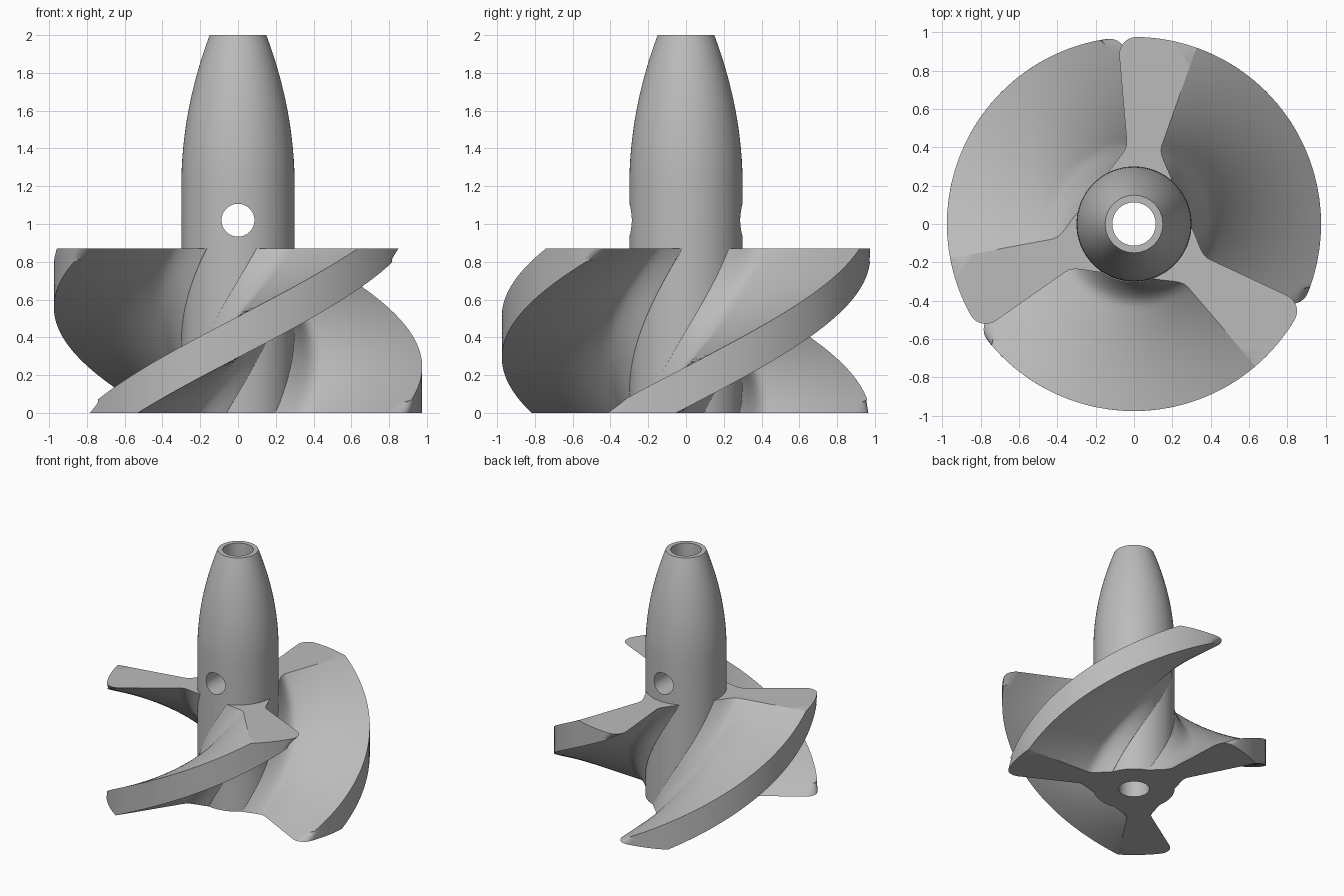
import bpy, bmesh, math

if "Cube" in bpy.data.objects:
    bpy.data.objects.remove(bpy.data.objects["Cube"])

TIP_R, HUB_R, BORE_R = 0.975, 0.30, 0.113
BLADE_H, TOTAL_H = 0.87, 2.0
LEAD, TRAIL, SWEEP = 95, 70.5, 98   # blade edge angles at the top, twist in degrees
CORNER = 0.1                        # rounding of the acute blade tips

metal = bpy.data.materials.new("grey metal")
metal.use_nodes = True
color = (0.5, 0.5, 0.5, 1)
metal.diffuse_color = color
metal.node_tree.nodes["Principled BSDF"].inputs["Base Color"].default_value = color


def make_object(name, bm):
    bmesh.ops.recalc_face_normals(bm, faces=bm.faces)
    mesh = bpy.data.meshes.new(name)
    bm.to_mesh(mesh)
    bm.free()
    mesh.materials.append(metal)
    obj = bpy.data.objects.new(name, mesh)
    bpy.context.collection.objects.link(obj)
    return obj


def activate(obj):
    bpy.ops.object.select_all(action="DESELECT")
    obj.select_set(True)
    bpy.context.view_layer.objects.active = obj


def smooth(obj):
    activate(obj)
    bpy.ops.object.shade_smooth_by_angle(angle=math.radians(30))


def loft(bm, loops, closed):
    rings = [[bm.verts.new(p) for p in loop] for loop in loops]
    n = len(rings[0])
    pairs = list(zip(rings, rings[1:]))
    if closed:
        pairs.append((rings[-1], rings[0]))
    for a, b in pairs:
        for i in range(n):
            j = (i + 1) % n
            bm.faces.new((a[i], a[j], b[j], b[i]))
    return rings


def polar(r, degrees, z):
    a = math.radians(degrees)
    return (r * math.cos(a), r * math.sin(a), z)


# Hub: ogive sleeve with a bore all the way through
def build_hub():
    profile = [(BORE_R, 0), (HUB_R, 0), (HUB_R, BLADE_H)]
    steps = 16
    for i in range(steps + 1):
        t = i / steps
        profile.append((HUB_R - 0.15 * t ** 2, 1.2 + (TOTAL_H - 1.2) * t))
    profile.append((BORE_R, TOTAL_H))
    bm = bmesh.new()
    loft(bm, [[polar(r, k * 3.75, z) for k in range(96)] for r, z in profile], True)
    return make_object("hub", bm)


# Cross pin hole through the hub, front to back
def drill_pin_hole(hub):
    bpy.ops.mesh.primitive_cylinder_add(vertices=48, radius=0.087, depth=1,
                                        location=(0, 0, 1.02),
                                        rotation=(math.pi / 2, 0, 0))
    cutter = bpy.context.object
    cutter.name = "pin_hole_cutter"
    cutter.hide_render = True
    cutter.data.materials.append(metal)
    cut = hub.modifiers.new("pin_hole", "BOOLEAN")
    cut.operation, cut.solver, cut.object = "DIFFERENCE", "EXACT", cutter
    activate(hub)
    bpy.ops.object.modifier_apply(modifier=cut.name)
    bpy.data.objects.remove(cutter)


def fillet(r):
    """Extra blade angle where the root flares into the hub."""
    return 22 * max(0, (0.43 - max(r, HUB_R)) / 0.13) ** 2


def blade_section(z, offset):
    turn = offset - SWEEP * (1 - z / BLADE_H)
    lead_round = CORNER * max(0, 1 - (BLADE_H - z) / 0.07) ** 0.5
    trail_round = CORNER * max(0, 1 - z / 0.07) ** 0.5
    side, rim = 24, 28
    loop = []
    # trailing side, root to tip
    for i in range(side):
        r = 0.29 + (TIP_R - trail_round - 0.29) * (i / side) ** 1.6
        loop.append(polar(r, TRAIL - fillet(r) + turn, z))
    # rim, with a rounded corner at either end
    width = math.radians(LEAD - TRAIL) * TIP_R
    for i in range(rim + 1):
        t = (1 - math.cos(math.pi * i / rim)) / 2
        r = TIP_R
        for d, c in ((t * width, trail_round), ((1 - t) * width, lead_round)):
            if d < c:
                r = TIP_R - c + math.sqrt(c * c - (c - d) ** 2)
        loop.append(polar(r, TRAIL + t * (LEAD - TRAIL) + turn, z))
    # leading side, tip to root
    for i in reversed(range(side)):
        r = 0.29 + (TIP_R - lead_round - 0.29) * (i / side) ** 1.6
        loop.append(polar(r, LEAD + fillet(r) + turn, z))
    # inner arc hidden in the hub
    a, b = LEAD + fillet(0), TRAIL - fillet(0)
    for i in range(1, 12):
        loop.append(polar(0.29, a + (b - a) * i / 12 + turn, z))
    return loop


# Helical blade with flat top and bottom
def build_blade(name, offset):
    steps = 60
    levels = [BLADE_H * (1 - math.cos(math.pi * i / steps)) / 2 for i in range(steps + 1)]
    bm = bmesh.new()
    rings = loft(bm, [blade_section(z, offset) for z in levels], False)
    caps = [bm.faces.new(rings[0]), bm.faces.new(rings[-1])]
    bmesh.ops.triangulate(bm, faces=caps)
    return make_object(name, bm)


hub = build_hub()
drill_pin_hole(hub)
smooth(hub)
for name, offset in (("back_blade", 0), ("right_blade", 120), ("left_blade", 240)):
    smooth(build_blade(name, offset))
